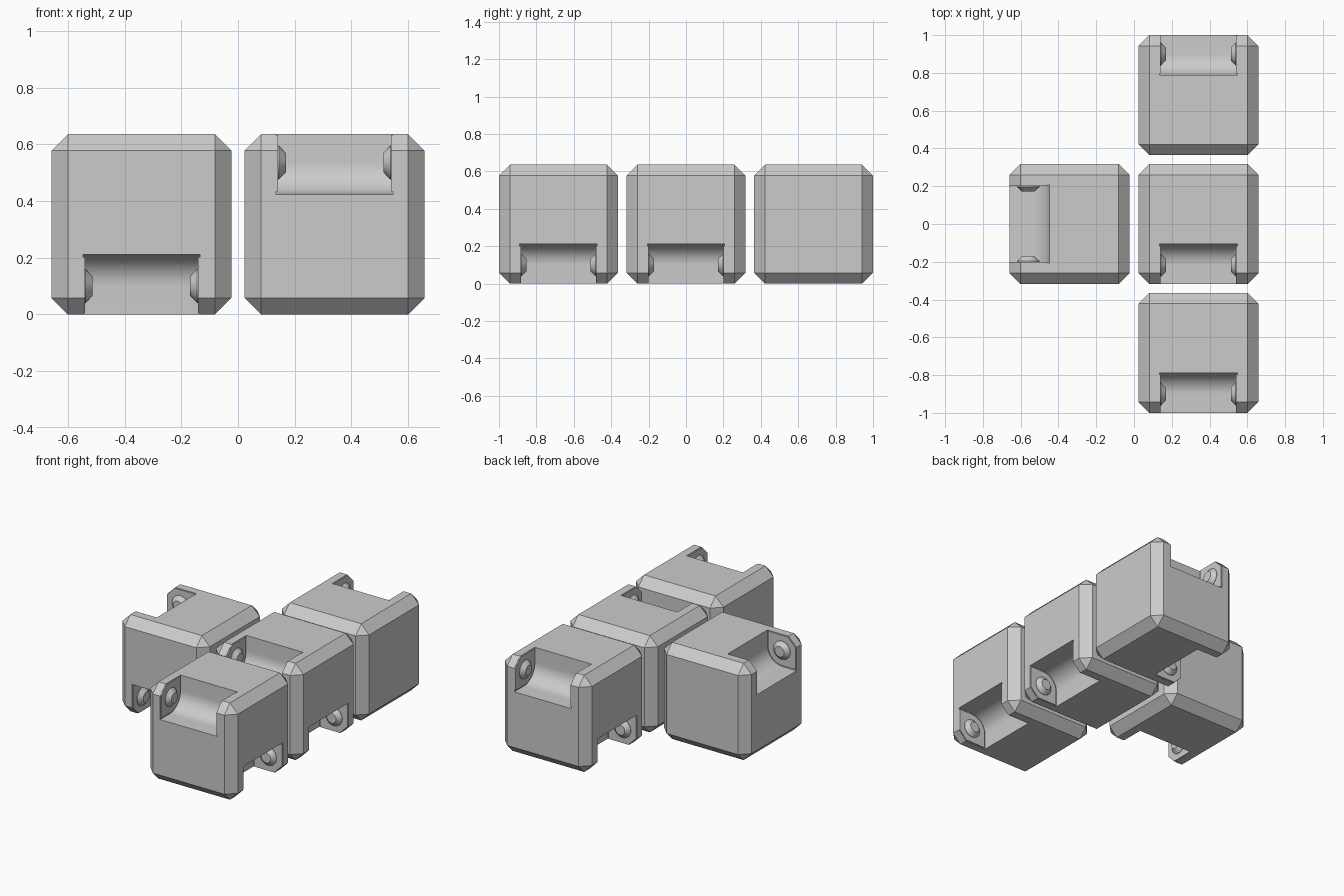
import bpy, bmesh, math
from mathutils import Vector

if "Cube" in bpy.data.objects:
    bpy.data.objects.remove(bpy.data.objects["Cube"])

SIZE = 0.636          # cube edge length
H = SIZE / 2
PITCH = 0.682         # spacing between cube centres
CHAMFER = 0.058
HALF_W = 0.207        # half width of a hinge notch
DEPTH = 0.212         # notch depth from both faces
PIVOT = 0.1           # hinge axis distance from both faces

grey = bpy.data.materials.new("plain_grey")
grey.diffuse_color = (0.6, 0.6, 0.6, 1)
grey.use_nodes = True
grey.node_tree.nodes["Principled BSDF"].inputs["Base Color"].default_value = grey.diffuse_color


def to_object(bm, name):
    bmesh.ops.recalc_face_normals(bm, faces=bm.faces)
    mesh = bpy.data.meshes.new(name)
    bm.to_mesh(mesh)
    bm.free()
    mesh.materials.append(grey)
    obj = bpy.data.objects.new(name, mesh)
    bpy.context.collection.objects.link(obj)
    return obj


def loft(name, rings):
    """Closed solid through rings of equal point count."""
    bm = bmesh.new()
    loops = [[bm.verts.new(p) for p in ring] for ring in rings]
    for a, b in zip(loops, loops[1:]):
        for i in range(len(a)):
            j = (i + 1) % len(a)
            bm.faces.new((a[i], a[j], b[j], b[i]))
    bm.faces.new(loops[0])
    bm.faces.new(loops[-1])
    return to_object(bm, name)


def rounded_inner(outer, depth, steps=14):
    """Notch section: outer points plus a rounded inner corner about the pivot."""
    r = depth - PIVOT
    arc = [(PIVOT + r * math.cos(t), PIVOT + r * math.sin(t))
           for t in (i * math.pi / 2 / steps for i in range(steps + 1))]
    return outer[:-1] + arc + outer[-1:]


def circle(r, n=32):
    return [(PIVOT + r * math.cos(2 * math.pi * i / n),
             PIVOT + r * math.sin(2 * math.pi * i / n)) for i in range(n)]


def hinge(cube, label, centre, out_h, out_v):
    """Cut a notch on the edge between two faces and add its cheeks and studs."""
    h, v = Vector(out_h), Vector(out_v)
    along = h.cross(v)

    def place(section, t):
        return [centre + along * t + h * (H - a) + v * (H - b) for a, b in section]

    notch = rounded_inner([(-0.1, -0.1), (DEPTH, -0.1), (-0.1, DEPTH)], DEPTH)
    cutter = loft("notch_cutter", [place(notch, -HALF_W), place(notch, HALF_W)])
    cutter.hide_render = True
    mod = cube.modifiers.new("notch", 'BOOLEAN')
    mod.operation, mod.solver, mod.object = 'DIFFERENCE', 'EXACT', cutter

    d, e = DEPTH - 0.01, 0.003
    cheek = rounded_inner([(e, CHAMFER), (CHAMFER, e), (d, e), (e, d)], d)
    for side, s in (("a", 1), ("b", -1)):
        loft(f"{label}_cheek_{side}",
             [place(cheek, s * (HALF_W + 0.004)), place(cheek, s * (HALF_W - 0.007))])
        loft(f"{label}_stud_{side}",
             [place(circle(r), s * (HALF_W - t))
              for r, t in ((0.06, 0.0), (0.06, 0.01), (0.034, 0.035))])
    return cutter


def hinged_cube(name, x, y, hinges):
    centre = Vector((x, y, H))
    bm = bmesh.new()
    bmesh.ops.create_cube(bm, size=SIZE)
    bmesh.ops.translate(bm, verts=bm.verts, vec=centre)
    bmesh.ops.bevel(bm, geom=bm.edges[:], offset=CHAMFER, segments=1,
                    affect='EDGES', profile=0.5)
    cube = to_object(bm, name)
    cutters = [hinge(cube, f"{name}_{i}", centre, a, b)
               for i, (a, b) in enumerate(hinges)]
    # Bake the notches and drop the cutters
    bpy.context.view_layer.update()
    deps = bpy.context.evaluated_depsgraph_get()
    baked = bpy.data.meshes.new_from_object(cube.evaluated_get(deps))
    cube.modifiers.clear()
    cube.data = baked
    for c in cutters:
        bpy.data.objects.remove(c)


UP, DOWN = (0, 0, 1), (0, 0, -1)
FRONT, BACK, LEFT, RIGHT = (0, -1, 0), (0, 1, 0), (-1, 0, 0), (1, 0, 0)
X = PITCH / 2

hinged_cube("front_cube", X, -PITCH, [(FRONT, UP), (RIGHT, DOWN)])
hinged_cube("middle_cube", X, 0, [(FRONT, UP), (RIGHT, DOWN)])
hinged_cube("back_cube", X, PITCH, [(BACK, UP), (LEFT, DOWN)])
hinged_cube("left_cube", -X, 0, [(LEFT, UP), (FRONT, DOWN)])

# Smooth the curved notch floors and studs, keep chamfers crisp
for obj in bpy.context.scene.objects:
    obj.select_set(True)
    bpy.context.view_layer.objects.active = obj
bpy.ops.object.shade_smooth_by_angle(angle=math.radians(25))
